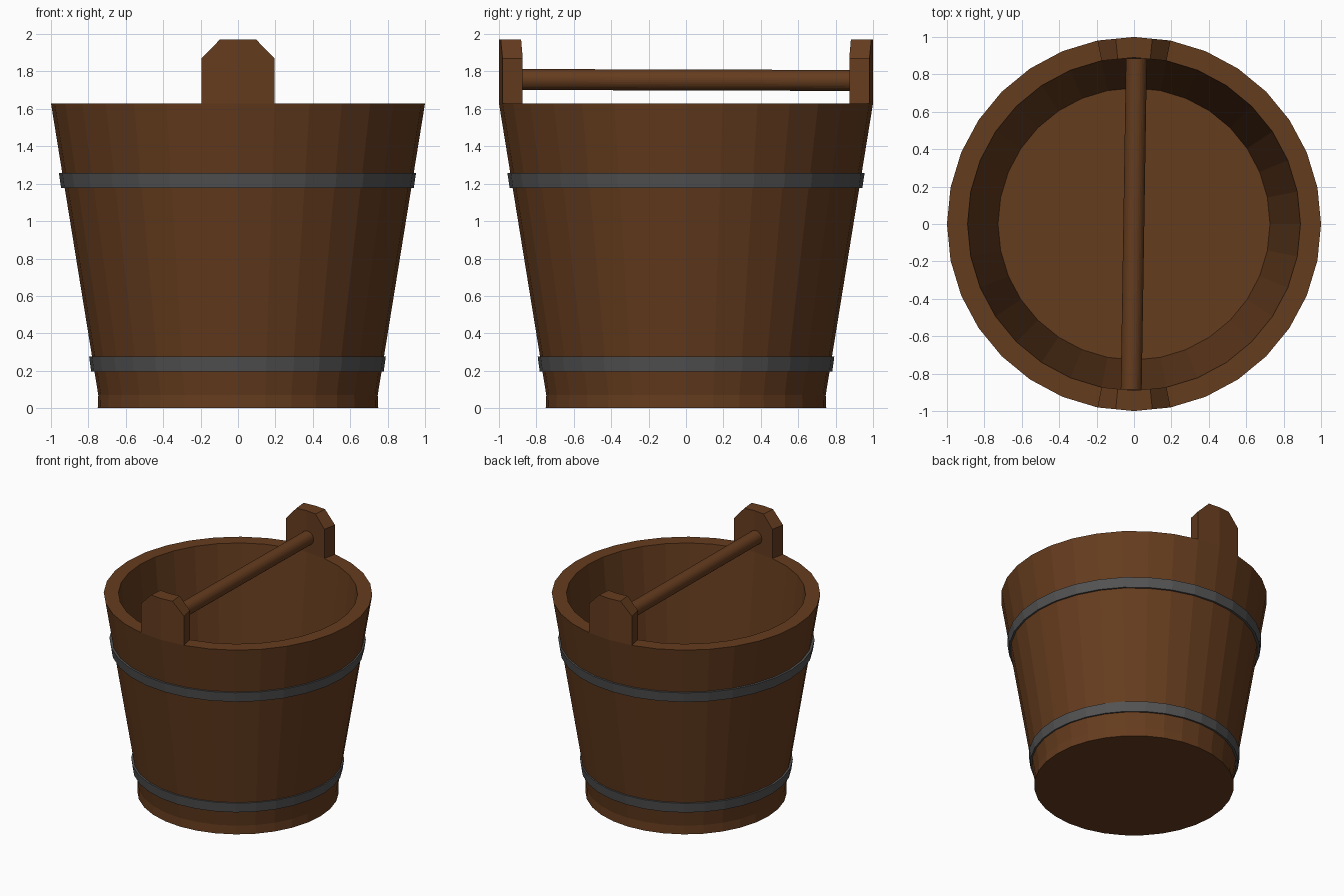
import bpy, bmesh
from math import cos, sin, pi
from mathutils import Vector

if "Cube" in bpy.data.objects:
    bpy.data.objects.remove(bpy.data.objects["Cube"])

N = 32


def material(name, rgb):
    m = bpy.data.materials.new(name)
    m.diffuse_color = (*rgb, 1)
    m.use_nodes = True
    m.node_tree.nodes["Principled BSDF"].inputs["Base Color"].default_value = m.diffuse_color
    return m


wood = material("wood", (0.13, 0.045, 0.013))
iron = material("iron", (0.085, 0.085, 0.085))


def ring(bm, r, z, cx=0.0):
    return [bm.verts.new((cx + r * cos(2 * pi * i / N), r * sin(2 * pi * i / N), z))
            for i in range(N)]


def bridge(bm, a, b, skip=()):
    for i in range(N):
        if i not in skip:
            j = (i + 1) % N
            bm.faces.new((a[i], a[j], b[j], b[i]))


def finish(bm, name, mat):
    bmesh.ops.recalc_face_normals(bm, faces=bm.faces)
    me = bpy.data.meshes.new(name)
    bm.to_mesh(me)
    bm.free()
    me.materials.append(mat)
    ob = bpy.data.objects.new(name, me)
    bpy.context.collection.objects.link(ob)
    return ob


# Bucket: straight foot, flared outer wall, rim, tapering inner wall, floor
bm = bmesh.new()
foot = ring(bm, 0.75, 0)
base = ring(bm, 0.747, 0.07)
outer = ring(bm, 1.0, 1.63)
inner = ring(bm, 0.89, 1.63)
floor = ring(bm, 0.727, 0.08)
bm.faces.new(foot)
bm.faces.new(floor)
bridge(bm, foot, base)
bridge(bm, base, outer)
bridge(bm, inner, floor)
bridge(bm, outer, inner, skip=(7, 8, 23, 24))

# Two handle ears rise straight from the rim, with clipped top corners
for c in (8, 24):
    def ear_profile(loop):
        lo = [loop[c - 1], loop[c], loop[c + 1]]
        mid = lo[1].co
        pts = [(lo[0].co, 1.87), ((lo[0].co + mid) / 2, 1.97), (mid, 1.97),
               ((lo[2].co + mid) / 2, 1.97), (lo[2].co, 1.87)]
        top = [bm.verts.new((p.x, p.y, z)) for p, z in pts]
        # the two halves of the ear meet on its centre line
        bm.faces.new((lo[0], lo[1], top[2], top[1], top[0]))
        bm.faces.new((lo[1], lo[2], top[4], top[3], top[2]))
        return [lo[0]] + top + [lo[2]]
    a, b = ear_profile(outer), ear_profile(inner)
    for i in range(6):
        bm.faces.new((a[i], a[i + 1], b[i + 1], b[i]))
finish(bm, "bucket", wood)

# Iron hoops
for name, z0, z1, r0, r1 in (("lower_hoop", 0.195, 0.275, 0.782, 0.793),
                             ("upper_hoop", 1.178, 1.258, 0.943, 0.955)):
    bm = bmesh.new()
    loops = [ring(bm, r, z, -0.003) for r, z in
             ((r0, z0), (r1, z1), (r1 - 0.04, z1), (r0 - 0.04, z0))]
    for k in range(4):
        bridge(bm, loops[k], loops[(k + 1) % 4])
    finish(bm, name, iron)

# Round handle bar, set very slightly askew between the ears
p0, p1 = Vector((-0.015, -0.885, 1.757)), Vector((0.013, 0.885, 1.752))
bm = bmesh.new()
bmesh.ops.create_cone(bm, cap_ends=True, segments=N, radius1=0.056,
                      radius2=0.056, depth=(p1 - p0).length)
bar = finish(bm, "handle_bar", wood)
bar.location = (p0 + p1) / 2
bar.rotation_euler = (p1 - p0).to_track_quat('Z', 'Y').to_euler()
